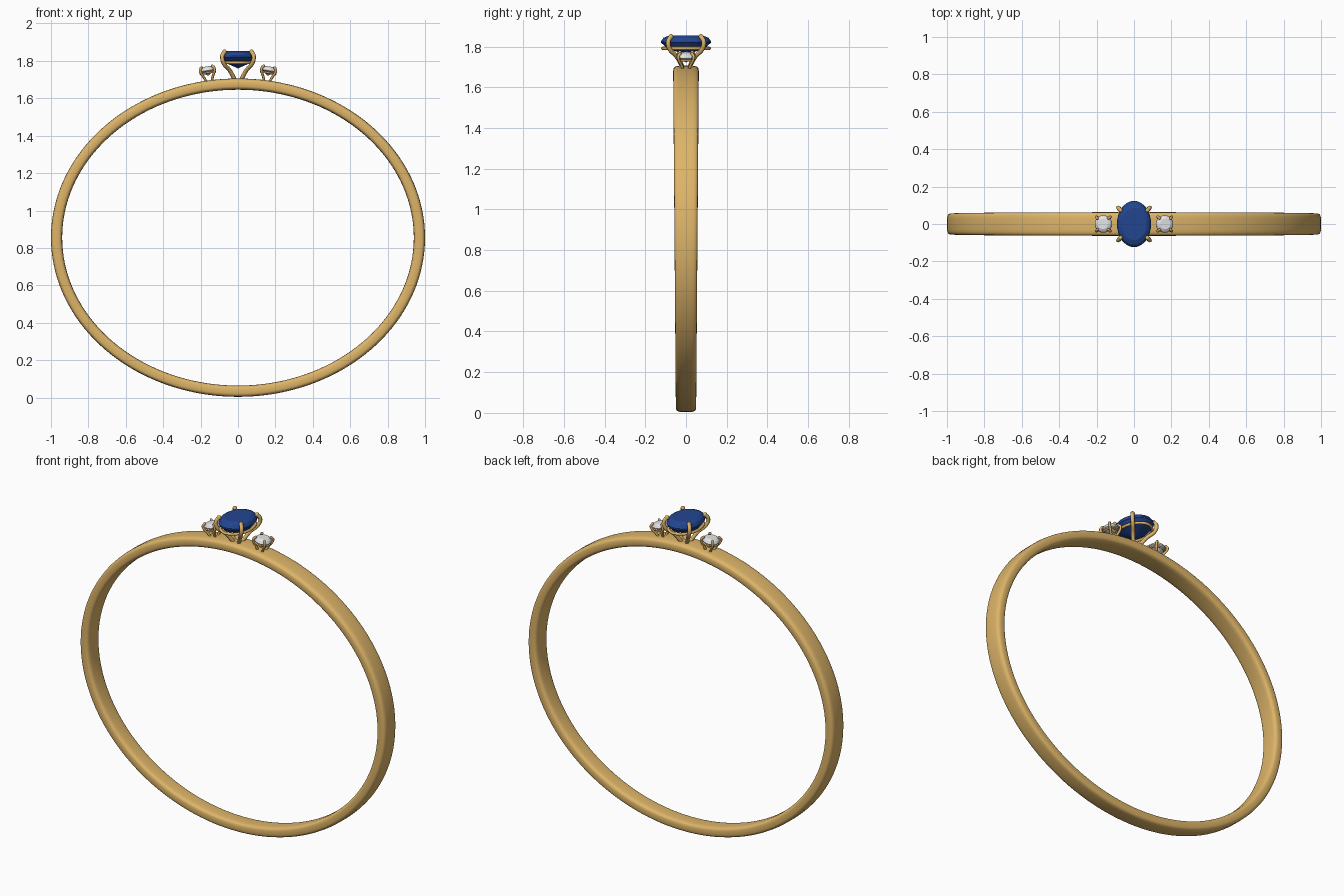
import bpy, bmesh, math
from mathutils import Matrix, Vector

cube = bpy.data.objects.get("Cube")
if cube:
    bpy.data.objects.remove(cube, do_unlink=True)


def material(name, rgb, rough):
    m = bpy.data.materials.new(name)
    m.use_nodes = True
    m.diffuse_color = (*rgb, 1)
    node = m.node_tree.nodes["Principled BSDF"]
    node.inputs["Base Color"].default_value = (*rgb, 1)
    node.inputs["Roughness"].default_value = rough
    return m


GOLD = material("gold", (0.73, 0.46, 0.14), 0.4)
BLUE = material("deep blue", (0.016, 0.06, 0.28), 0.3)
CLEAR = material("clear white", (0.82, 0.82, 0.85), 0.3)


def add(name, bm, mat, smooth, place=Matrix()):
    bmesh.ops.recalc_face_normals(bm, faces=bm.faces)
    me = bpy.data.meshes.new(name)
    bm.to_mesh(me)
    bm.free()
    ob = bpy.data.objects.new(name, me)
    bpy.context.collection.objects.link(ob)
    me.materials.append(mat)
    ob.matrix_world = place
    if smooth:
        bpy.ops.object.select_all(action="DESELECT")
        ob.select_set(True)
        bpy.context.view_layer.objects.active = ob
        bpy.ops.object.shade_smooth_by_angle(angle=math.radians(50))
    return ob


def skin(bm, rings, closed):
    """Bridge a list of vertex rings with quads."""
    n = len(rings[0])
    pairs = list(zip(rings, rings[1:] + rings[:1] if closed else rings[1:]))
    for a, b in pairs:
        for i in range(n):
            j = (i + 1) % n
            bm.faces.new((a[i], a[j], b[j], b[i]))


def ellipse_ring(bm, rx, ry, z, n, turn=0.0):
    return [bm.verts.new((rx * math.cos(math.tau * (i + turn) / n),
                          ry * math.sin(math.tau * (i + turn) / n), z)) for i in range(n)]


# Band: rounded, slightly domed section swept round an ellipse, wider at the top
def band():
    bm = bmesh.new()
    section = []
    for k in range(28):
        a = math.tau * k / 28
        c, s = math.cos(a), math.sin(a)
        section.append((math.copysign(abs(c) ** 0.6, c), math.copysign(abs(s) ** 0.45, s)))
    rings = []
    for i in range(144):
        t = math.tau * i / 144
        half = 0.0565 + 0.0065 * math.sin(t)
        ring = []
        for r, w in section:
            d = 0.03 * r
            ring.append(bm.verts.new(((0.97 + d) * math.cos(t), half * w,
                                      0.855 + (0.821 + d) * math.sin(t))))
        rings.append(ring)
    skin(bm, rings, True)
    add("band", bm, GOLD, True)


# Faceted stone: table, crown, girdle and pavilion down to a point
def gem(name, rx, ry, levels, culet, n, mat, place):
    bm = bmesh.new()
    rings = [ellipse_ring(bm, rx * f, ry * g, z, n, 0.5) for f, g, z in levels]
    skin(bm, rings, False)
    bm.faces.new(rings[0])
    tip = bm.verts.new((0, 0, culet))
    for i in range(n):
        bm.faces.new((rings[-1][i], rings[-1][(i + 1) % n], tip))
    add(name, bm, mat, False, place)


# Gallery rail: thin oval wire under a stone
def rail(name, rx, ry, z, r, place):
    bm = bmesh.new()
    rings = []
    for i in range(48):
        a = math.tau * i / 48
        rings.append([bm.verts.new(((rx + r * math.cos(b)) * math.cos(a),
                                    (ry + r * math.cos(b)) * math.sin(a), z + r * math.sin(b)))
                      for b in (math.tau * k / 8 for k in range(8))])
    skin(bm, rings, True)
    add(name, bm, GOLD, True, place)


# Claw: smooth wire through a few points with a rounded tip
def claw(name, points, r, place):
    cu = bpy.data.curves.new(name, "CURVE")
    cu.dimensions = "3D"
    cu.bevel_depth = r
    cu.bevel_resolution = 2
    cu.resolution_u = 6
    cu.use_fill_caps = True
    sp = cu.splines.new("BEZIER")
    sp.bezier_points.add(len(points) - 1)
    for bp, p in zip(sp.bezier_points, points):
        bp.co = p
        bp.handle_left_type = bp.handle_right_type = "AUTO"
    tmp = bpy.data.objects.new(name + "_path", cu)
    bpy.context.collection.objects.link(tmp)
    bpy.context.view_layer.update()
    me = bpy.data.meshes.new_from_object(tmp.evaluated_get(bpy.context.evaluated_depsgraph_get()))
    bpy.data.objects.remove(tmp, do_unlink=True)
    bm = bmesh.new()
    bm.from_mesh(me)
    bpy.data.meshes.remove(me)
    bmesh.ops.create_uvsphere(bm, u_segments=12, v_segments=8, radius=r * 1.1,
                              matrix=Matrix.Translation(points[-1]))
    add(name, bm, GOLD, True, place)


def four_claws(name, path, r, place):
    for sx, side in ((1, "left"), (-1, "right")):
        for sy, end in ((-1, "front"), (1, "back")):
            claw(f"{name}_claw_{end}_{side}", [Vector((sx * x, sy * y, z)) for x, y, z in path],
                 r, place)


band()

# Centre setting, heights measured from the top of the band
top = Matrix.Translation((0, 0, 1.705))
gem("centre_stone", 0.092, 0.124,
    [(0.74, 0.70, 0.148), (0.92, 0.9, 0.138), (1, 1, 0.122), (1, 1, 0.114), (0.75, 0.75, 0.085)],
    0.055, 20, BLUE, top)
rail("centre_rail", 0.082, 0.115, 0.086, 0.008, top)
four_claws("centre", [(0.015, 0.014, -0.01), (0.045, 0.045, 0.045), (0.078, 0.082, 0.086),
                      (0.084, 0.086, 0.122), (0.072, 0.074, 0.144)], 0.011, top)

# Side settings, leaning outward with the band
for s, side in ((1, "left"), (-1, "right")):
    place = Matrix.Translation((s * 0.155, 0, 1.695)) @ Matrix.Rotation(s * math.radians(9), 4, "Y")
    gem(f"{side}_stone", 0.047, 0.047,
        [(0.6, 0.6, 0.076), (0.86, 0.86, 0.069), (1, 1, 0.058), (1, 1, 0.054)],
        0.026, 16, CLEAR, place)
    rail(f"{side}_rail", 0.04, 0.04, 0.042, 0.005, place)
    four_claws(side, [(0.014, 0.014, -0.008), (0.024, 0.024, 0.02), (0.036, 0.036, 0.045),
                      (0.038, 0.038, 0.064), (0.03, 0.03, 0.074)], 0.007, place)
